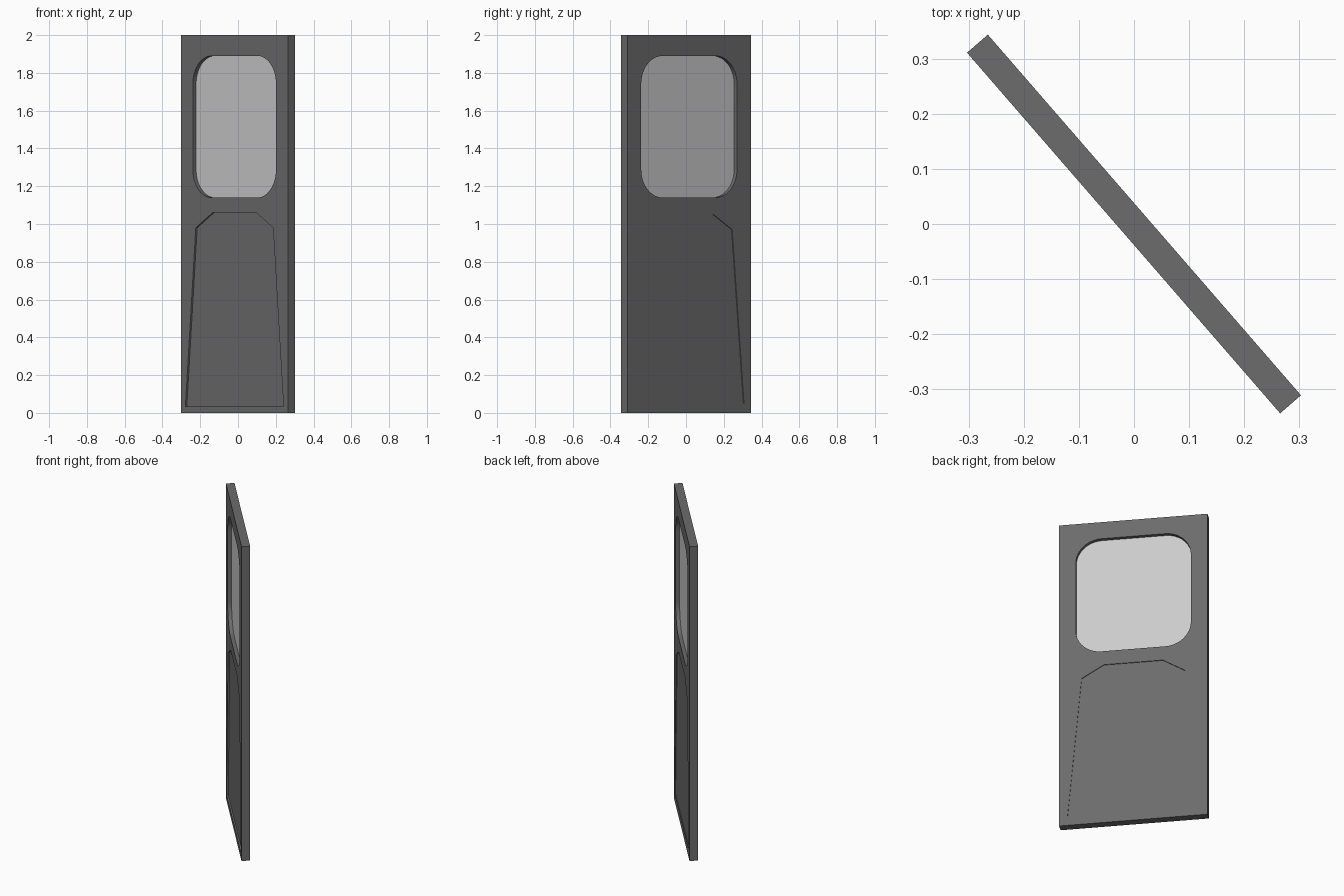
import bpy, bmesh
from math import radians, sin, cos, pi

if "Cube" in bpy.data.objects:
    bpy.data.objects.remove(bpy.data.objects["Cube"])

ANGLE = radians(-49.03)      # the leaf stands swung open
W, T, H = 0.433, 0.025, 2.0  # half width, half thickness, height


def prism(name, outline, y0, y1):
    """Extrude an x-z outline from y0 to y1."""
    bm = bmesh.new()
    face = bm.faces.new([bm.verts.new((x, y0, z)) for x, z in outline])
    ext = bmesh.ops.extrude_face_region(bm, geom=[face])["geom"]
    verts = [v for v in ext if isinstance(v, bmesh.types.BMVert)]
    bmesh.ops.translate(bm, verts=verts, vec=(0, y1 - y0, 0))
    bmesh.ops.recalc_face_normals(bm, faces=bm.faces)
    mesh = bpy.data.meshes.new(name)
    bm.to_mesh(mesh)
    bm.free()
    ob = bpy.data.objects.new(name, mesh)
    bpy.context.collection.objects.link(ob)
    ob.rotation_euler.z = ANGLE
    return ob


def rounded_rect(hw, z0, z1, r, n=12):
    pts = []
    corners = [(hw - r, z1 - r), (-hw + r, z1 - r), (-hw + r, z0 + r), (hw - r, z0 + r)]
    for q, (cx, cz) in enumerate(corners):
        for i in range(n + 1):
            a = (q + i / n) * pi / 2
            pts.append((cx + r * cos(a), cz + r * sin(a)))
    return pts


def mirrored(half):
    return half + [(-x, z) for x, z in reversed(half)]


def colour(ob, name, rgb):
    mat = bpy.data.materials.new(name)
    mat.diffuse_color = (*rgb, 1)
    mat.use_nodes = True
    mat.node_tree.nodes["Principled BSDF"].inputs["Base Color"].default_value = mat.diffuse_color
    ob.data.materials.append(mat)


# Door leaf
door = prism("door_leaf", [(-W, 0), (W, 0), (W, H), (-W, H)], -T, T)
colour(door, "dark_grey", (0.15, 0.15, 0.15))

# Window opening and shallow tapered recesses on both faces
window = rounded_rect(0.336, 1.14, 1.89, 0.15)
front = mirrored([(0.396, 0.035), (0.312, 0.98), (0.176, 1.06)])
back = mirrored([(0.385, 0.05), (0.302, 0.97), (0.172, 1.05)])
cutters = [
    prism("window_cutter", window, -0.1, 0.1),
    prism("front_recess_cutter", front, -0.1, -T + 0.01),
    prism("back_recess_cutter", back, T - 0.005, 0.1),
]
for c in cutters:
    c.hide_render = True
    mod = door.modifiers.new(c.name, "BOOLEAN")
    mod.operation = "DIFFERENCE"
    mod.solver = "EXACT"
    mod.object = c

# Bake the cuts, then remove the cutters
deps = bpy.context.evaluated_depsgraph_get()
baked = bpy.data.meshes.new_from_object(door.evaluated_get(deps))
door.modifiers.clear()
door.data = baked
for c in cutters:
    bpy.data.objects.remove(c)

# Window pane in the middle of the thickness
pane = prism("window_pane", window, -0.002, 0.002)
colour(pane, "light_grey", (0.6, 0.6, 0.6))

# Smooth the rounded corners, keep hard edges
bpy.ops.object.select_all(action="DESELECT")
for ob in (door, pane):
    ob.select_set(True)
bpy.context.view_layer.objects.active = door
bpy.ops.object.shade_smooth_by_angle(angle=radians(30))
